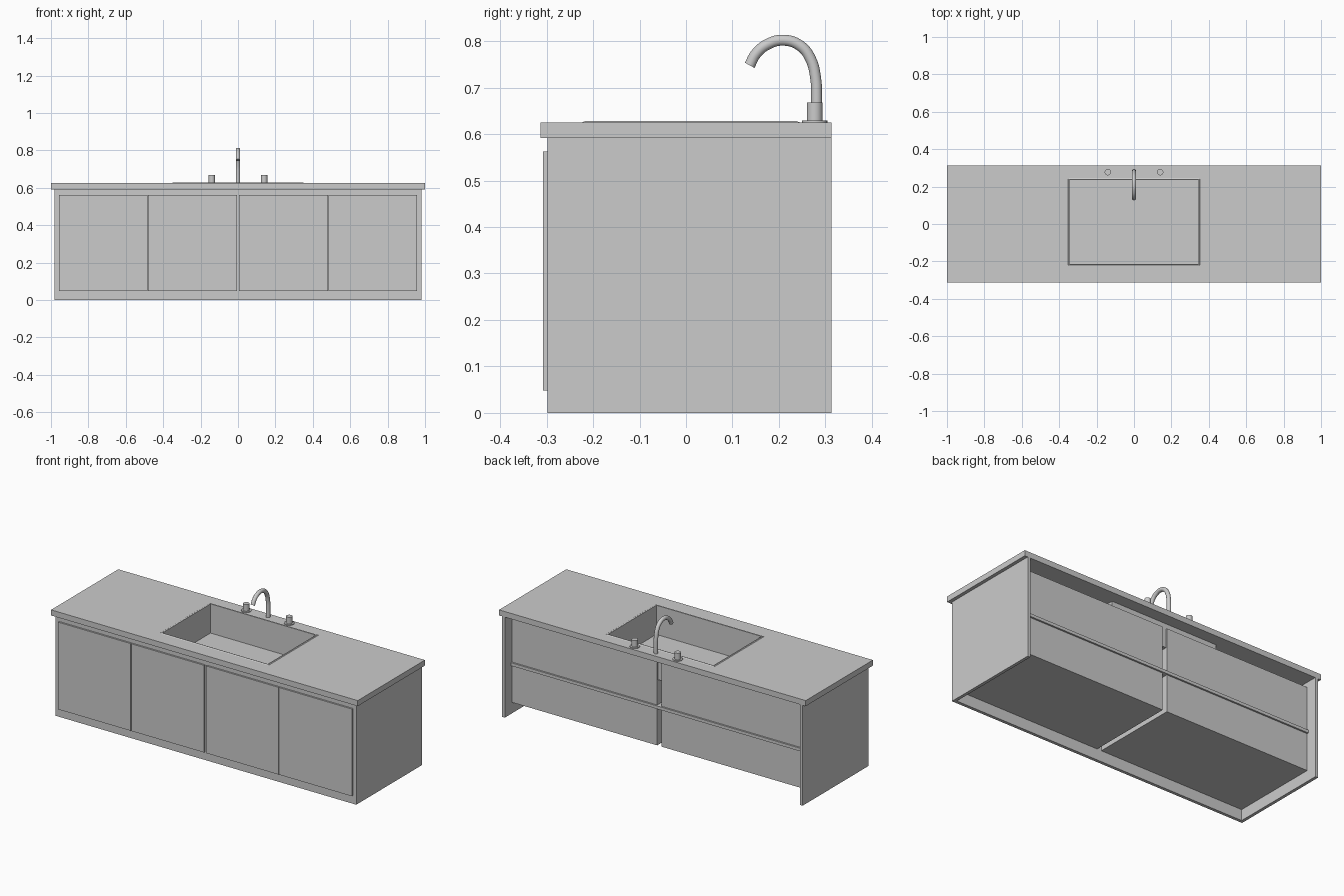
import bpy, bmesh

if "Cube" in bpy.data.objects:
    bpy.data.objects.remove(bpy.data.objects["Cube"])

def box(name, x, y, z):
    bpy.ops.mesh.primitive_cube_add(size=1, location=[(a + b) / 2 for a, b in (x, y, z)])
    o = bpy.context.object
    o.name = name
    o.scale = [b - a for a, b in (x, y, z)]
    bpy.ops.object.transform_apply(location=False, rotation=False, scale=True)
    return o

def rect_loft(name, rings):
    """Closed loop of rectangular rings (half width, front y, back y, z)."""
    bm = bmesh.new()
    vs = [[bm.verts.new(p) for p in ((-w, f, z), (w, f, z), (w, b, z), (-w, b, z))]
          for w, f, b, z in rings]
    return bm, vs

def skin(bm, vs, closed):
    n = len(vs)
    for i in range(n if closed else n - 1):
        a, b = vs[i], vs[(i + 1) % n]
        for k in range(4):
            bm.faces.new((a[k], a[(k + 1) % 4], b[(k + 1) % 4], b[k]))
    if not closed:
        bm.faces.new(vs[0])
        bm.faces.new(vs[-1])

def finish(name, bm):
    bmesh.ops.recalc_face_normals(bm, faces=bm.faces)
    me = bpy.data.meshes.new(name)
    bm.to_mesh(me)
    bm.free()
    o = bpy.data.objects.new(name, me)
    bpy.context.collection.objects.link(o)
    return o

def frame_loft(name, rings, closed):
    bm, vs = rect_loft(name, rings)
    skin(bm, vs, closed)
    return finish(name, bm)

def cylinder(name, x, y, z0, z1, r):
    bpy.ops.mesh.primitive_cylinder_add(vertices=32, radius=r, depth=z1 - z0,
                                        location=(x, y, (z0 + z1) / 2))
    bpy.context.object.name = name
    bpy.ops.object.shade_smooth_by_angle()

# Countertop with sink cut-out
frame_loft("countertop", [(1, -.313, .313, .592), (1, -.313, .313, .625),
                          (.347, -.217, .238, .625), (.347, -.217, .238, .592)], True)

# Sink basin with a thin raised rim
frame_loft("sink_basin", [(.351, -.221, .242, .45), (.351, -.221, .242, .6),
                          (.347, -.217, .238, .6), (.347, -.217, .238, .625),
                          (.354, -.224, .245, .625), (.35, -.217, .238, .628),
                          (.343, -.213, .234, .627), (.343, -.213, .234, .455)], False)

# Cabinet shell: front panel and side panels
box("front_panel", (-.98, .98), (-.298, -.28), (0, .592))
T = .01
for s, side in ((-1, "left"), (1, "right")):
    def mx(a, b):
        return tuple(sorted((s * a, s * b)))
    box(side + "_side_panel", mx(.962, .98), (-.28, .313), (0, .592))

    # Doors
    box(side + "_inner_door", mx(.006, .480), (-.308, -.298), (.048, .562))
    box(side + "_outer_door", mx(.484, .958), (-.308, -.298), (.048, .562))

    # Inner carcass, open at the top for the basin
    box(side + "_carcass_floor", mx(.014, .962), (-.28, .248), (.065, .065 + T))
    box(side + "_carcass_back", mx(.014, .962), (.248 - T, .248), (.065 + T, .562))
    box(side + "_carcass_divider_low", mx(.014, .014 + T), (-.28, .248 - T), (.065 + T, .45))

    # Tap handles
    cylinder(side + "_tap_flange", s * .14, .277, .625, .629, .027)
    cylinder(side + "_tap_handle", s * .14, .277, .629, .668, .017)

# Middle shelf, slightly proud of the carcass back
box("middle_shelf", (-.962, .962), (-.28, .258), (.285, .303))

# Curved spout
path = [(.28, .625), (.281, .68), (.279, .72), (.268, .762), (.246, .79),
        (.21, .802), (.175, .793), (.15, .772), (.137, .748)]
cu = bpy.data.curves.new("spout", 'CURVE')
cu.dimensions = '3D'
cu.bevel_depth = .012
cu.bevel_resolution = 5
cu.resolution_u = 6
cu.use_fill_caps = True
sp = cu.splines.new('BEZIER')
sp.bezier_points.add(len(path) - 1)
for p, (y, z) in zip(sp.bezier_points, path):
    p.co = (0, y, z)
    p.handle_left_type = p.handle_right_type = 'AUTO'
spout = bpy.data.objects.new("spout", cu)
bpy.context.collection.objects.link(spout)
bpy.ops.object.select_all(action='DESELECT')
spout.select_set(True)
bpy.context.view_layer.objects.active = spout
bpy.ops.object.convert(target='MESH')
bpy.ops.object.shade_smooth_by_angle()
